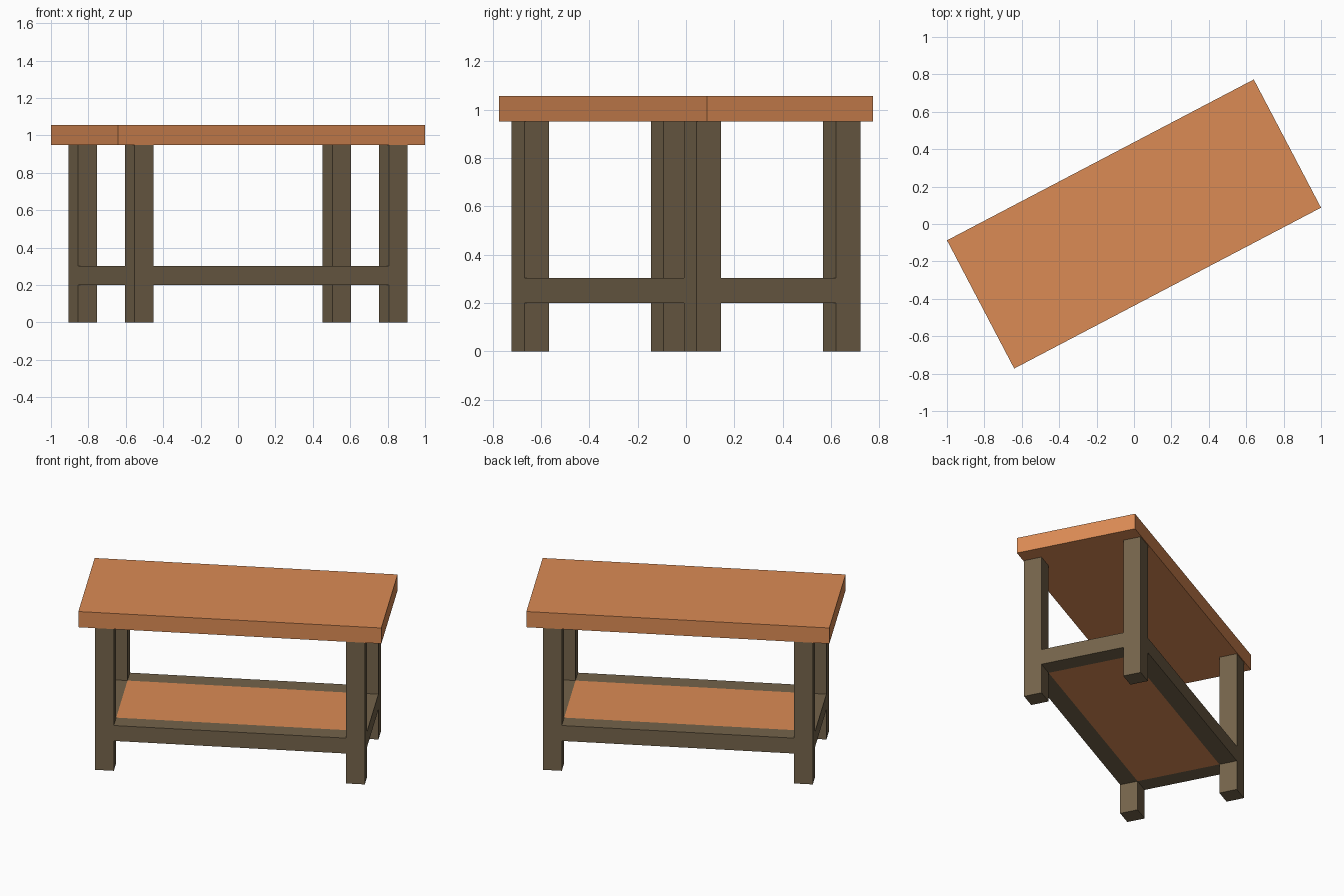
import bpy, math
from mathutils import Matrix

if "Cube" in bpy.data.objects:
    bpy.data.objects.remove(bpy.data.objects["Cube"])

ANGLE = math.radians(27.67)
ROT = Matrix.Rotation(ANGLE, 4, 'Z')


def material(name, rgb):
    m = bpy.data.materials.new(name)
    m.diffuse_color = (*rgb, 1)
    m.use_nodes = True
    m.node_tree.nodes["Principled BSDF"].inputs["Base Color"].default_value = m.diffuse_color
    return m


orange = material("orange wood", (0.71, 0.26, 0.09))
brown = material("dark brown wood", (0.175, 0.126, 0.07))


def box(name, x, y, z, mat):
    """Box from (min, max) ranges in the table's own axes, then turned."""
    bpy.ops.mesh.primitive_cube_add(size=1)
    ob = bpy.context.object
    ob.name = name
    size = Matrix.Diagonal((x[1] - x[0], y[1] - y[0], z[1] - z[0], 1))
    mid = Matrix.Translation((sum(x) / 2, sum(y) / 2, sum(z) / 2))
    ob.data.transform(mid @ size)
    ob.matrix_world = ROT
    ob.data.materials.append(mat)


LX, LY, H = 0.767, 0.325, 0.057      # leg centres and half thickness
RAIL = (0.2, 0.303)

# table top
box("table_top", (-0.926, 0.926), (-0.387, 0.387), (0.95, 1.055), orange)

# legs
for sx, xn in ((-1, "left"), (1, "right")):
    for sy, yn in ((-1, "front"), (1, "back")):
        box(f"{yn}_{xn}_leg", (sx * LX - H, sx * LX + H),
            (sy * LY - H, sy * LY + H), (0, 0.95), brown)

# rails between the legs, flush with them
for s, n in ((-1, "front"), (1, "back")):
    box(f"{n}_rail", (-LX + H, LX - H), (s * LY - H, s * LY + H), RAIL, brown)
for s, n in ((-1, "left"), (1, "right")):
    box(f"{n}_rail", (s * LX - H, s * LX + H), (-LY + H, LY - H), RAIL, brown)

# lower shelf filling the rail frame
box("lower_shelf", (-LX + H, LX - H), (-LY + H, LY - H), RAIL, orange)
